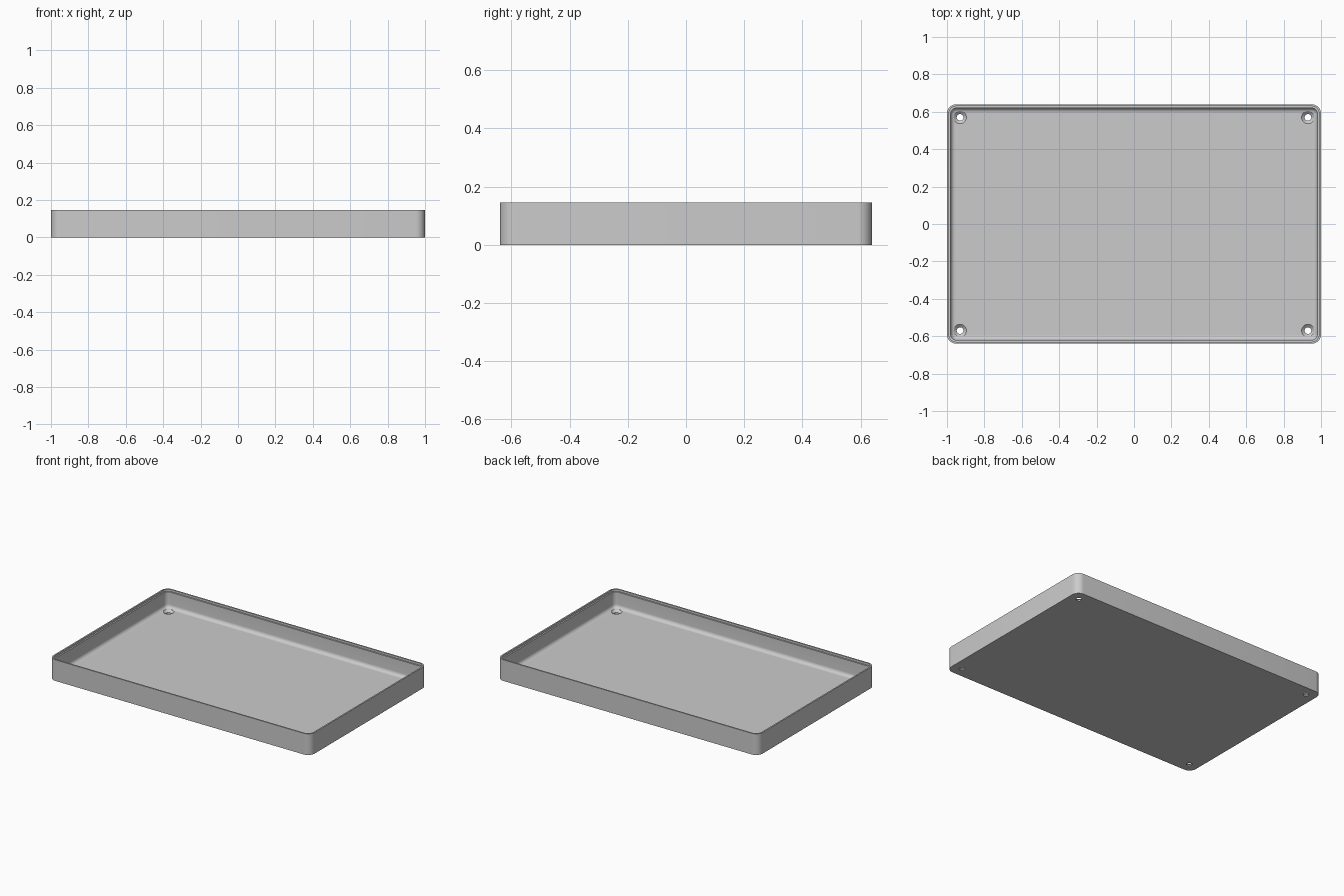
import bpy, bmesh
from math import sin, cos, pi

cube = bpy.data.objects.get("Cube")
if cube:
    bpy.data.objects.remove(cube, do_unlink=True)

HX, HY, HEIGHT, CORNER = 1.0, 0.64, 0.146, 0.05
FLOOR, FILLET, WALL = 0.022, 0.025, 0.02

grey = bpy.data.materials.new("light grey")
grey.use_nodes = True
colour = (0.6, 0.6, 0.6, 1)
grey.diffuse_color = colour
grey.node_tree.nodes["Principled BSDF"].inputs["Base Color"].default_value = colour


def make_object(name, bm):
    bmesh.ops.recalc_face_normals(bm, faces=bm.faces)
    mesh = bpy.data.meshes.new(name)
    bm.to_mesh(mesh)
    bm.free()
    obj = bpy.data.objects.new(name, mesh)
    bpy.context.collection.objects.link(obj)
    mesh.materials.append(grey)
    return obj


def loft(bm, rings):
    """Skin a stack of point rings and cap both ends."""
    loops = [[bm.verts.new(p) for p in ring] for ring in rings]
    for a, b in zip(loops, loops[1:]):
        for i in range(len(a)):
            j = (i + 1) % len(a)
            bm.faces.new((a[i], a[j], b[j], b[i]))
    bm.faces.new(loops[0])
    bm.faces.new(loops[-1])


def rounded_ring(inset, z, steps=8):
    r = CORNER - inset
    ring = []
    for q, (sx, sy) in enumerate([(1, 1), (-1, 1), (-1, -1), (1, -1)]):
        for k in range(steps + 1):
            a = (q + k / steps) * pi / 2
            ring.append((sx * (HX - CORNER) + r * cos(a),
                         sy * (HY - CORNER) + r * sin(a), z))
    return ring


def circle(x, y, r, z, n=32):
    return [(x + r * cos(2 * pi * i / n), y + r * sin(2 * pi * i / n), z)
            for i in range(n)]


# Tray section: outside wall, stepped rim, inside wall, floor fillet
profile = [(0, 0), (0, HEIGHT), (0.01, HEIGHT), (0.01, HEIGHT - 0.014),
           (WALL, HEIGHT - 0.014)]
for k in range(9):
    a = k / 8 * pi / 2
    profile.append((WALL + FILLET * (1 - cos(a)), FLOOR + FILLET * (1 - sin(a))))
bm = bmesh.new()
loft(bm, [rounded_ring(i, z) for i, z in profile])
tray = make_object("tray", bm)

# Countersunk screw holes in the four corners
bm = bmesh.new()
for sx in (-1, 1):
    for sy in (-1, 1):
        x, y = sx * 0.93, sy * 0.57
        loft(bm, [circle(x, y, r, z) for r, z in
                  [(0.018, -0.02), (0.018, 0.008), (0.034, FLOOR), (0.034, 0.06)]])
cutter = make_object("hole_cutter", bm)
cutter.hide_render = True

mod = tray.modifiers.new("screw holes", "BOOLEAN")
mod.operation = "DIFFERENCE"
mod.solver = "EXACT"
mod.object = cutter
bpy.context.view_layer.objects.active = tray
bpy.ops.object.select_all(action="DESELECT")
tray.select_set(True)
bpy.ops.object.modifier_apply(modifier=mod.name)
bpy.data.objects.remove(cutter, do_unlink=True)
bpy.ops.object.shade_smooth_by_angle(angle=pi / 6)
